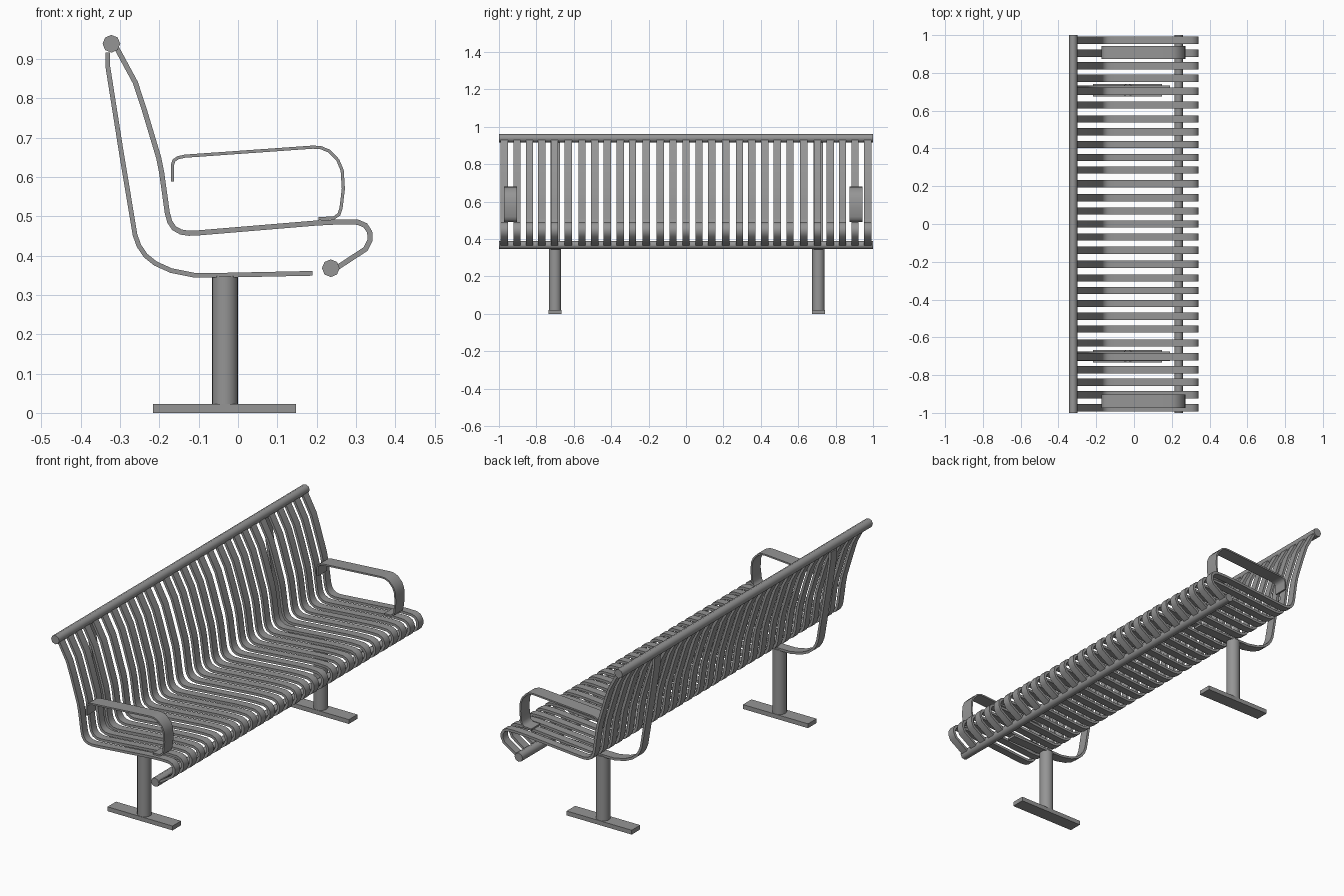
import bpy, math
from mathutils import Vector

if "Cube" in bpy.data.objects:
    bpy.data.objects.remove(bpy.data.objects["Cube"])

# Dark grey painted metal
metal = bpy.data.materials.new("dark_grey_metal")
metal.diffuse_color = (.3, .3, .3, 1)
metal.use_nodes = True
metal.node_tree.nodes["Principled BSDF"].inputs["Base Color"].default_value = metal.diffuse_color


def finish(mesh, name, y=0.0):
    ob = bpy.data.objects.new(name, mesh)
    ob.location.y = y
    bpy.context.collection.objects.link(ob)
    return ob


def strap(name, path, thick, width):
    """Flat bar following an x-z path, with mitred bends."""
    pts = [Vector(p) for p in path]
    h, w, n = thick / 2, width / 2, len(pts)
    verts = []
    for i, p in enumerate(pts):
        a = (p - pts[i - 1]).normalized() if i else None
        b = (pts[i + 1] - p).normalized() if i < n - 1 else None
        a, b = a or b, b or a
        t = (a + b).normalized()
        off = Vector((-t.y, t.x)) * (h / t.dot(a))
        for side, y in ((1, -w), (1, w), (-1, w), (-1, -w)):
            q = p + off * side
            verts.append((q.x, y, q.y))
    faces = [(4*i + k, 4*i + 4 + k, 4*i + 4 + (k + 1) % 4, 4*i + (k + 1) % 4)
             for i in range(n - 1) for k in range(4)]
    faces += [(0, 1, 2, 3), tuple(4*n - 1 - k for k in range(4))]
    mesh = bpy.data.meshes.new(name)
    mesh.from_pydata(verts, [], faces)
    mesh.shade_smooth()
    mesh.set_sharp_from_angle(angle=math.radians(40))
    mesh.materials.append(metal)
    return mesh


def cylinder(name, loc, r, depth, sides, rot=(0, 0, 0)):
    bpy.ops.mesh.primitive_cylinder_add(vertices=sides, radius=r, depth=depth,
                                        location=loc, rotation=rot)
    ob = bpy.context.object
    ob.name = name
    ob.data.materials.append(metal)
    bpy.ops.object.shade_smooth_by_angle(angle=math.radians(50))


# Slats: backrest, seat and front roll in one bent bar
slat = strap("slat", [
    (-.308, .927), (-.261, .84), (-.238, .77), (-.202, .65), (-.194, .61),
    (-.180, .51), (-.174, .487), (-.163, .470), (-.145, .460), (-.125, .457),
    (-.10, .458), (.20, .483), (.26, .486), (.305, .485), (.324, .477),
    (.335, .460), (.336, .440), (.325, .417), (.25, .368)], .013, .039)
half = [.069, .138, .213, .286, .352, .421, .488, .556, .63,
        .703, .772, .837, .904, .972]
for y in [-v for v in reversed(half)] + [0] + half:
    finish(slat, "slat", y)

# Support straps under and behind the slats
support = strap("support", [
    (-.331, .917), (-.331, .88), (-.298, .67), (-.262, .453), (-.252, .425),
    (-.235, .40), (-.21, .380), (-.17, .362), (-.11, .350), (-.05, .350),
    (.19, .355)], .012, .05)

# Armrests
arm = strap("armrest", [
    (-.167, .588), (-.167, .630), (-.163, .642), (-.153, .649), (-.135, .653),
    (.19, .676), (.21, .675), (.232, .666), (.254, .643), (.265, .617),
    (.268, .57), (.262, .52), (.257, .505), (.244, .496), (.205, .494)],
    .008, .07)
for y in (-.938, .908):
    finish(arm, "armrest", y)

# Post, base plate and support at each leg
for y in (-.70, .708):
    finish(support, "support", y)
    cylinder("post", (-.033, y, .183), .033, .33, 20)
    bpy.ops.mesh.primitive_cube_add(size=1, location=(-.034, y, .011))
    base = bpy.context.object
    base.name = "base_plate"
    base.scale = (.364, .068, .022)
    base.data.materials.append(metal)

# Long rails at the top of the back and under the front edge
for name, x, z in (("top_rail", -.322, .939), ("front_rail", .236, .368)):
    cylinder(name, (x, 0, z), .0225, 2, 8, (math.pi / 2, 0, 0))
